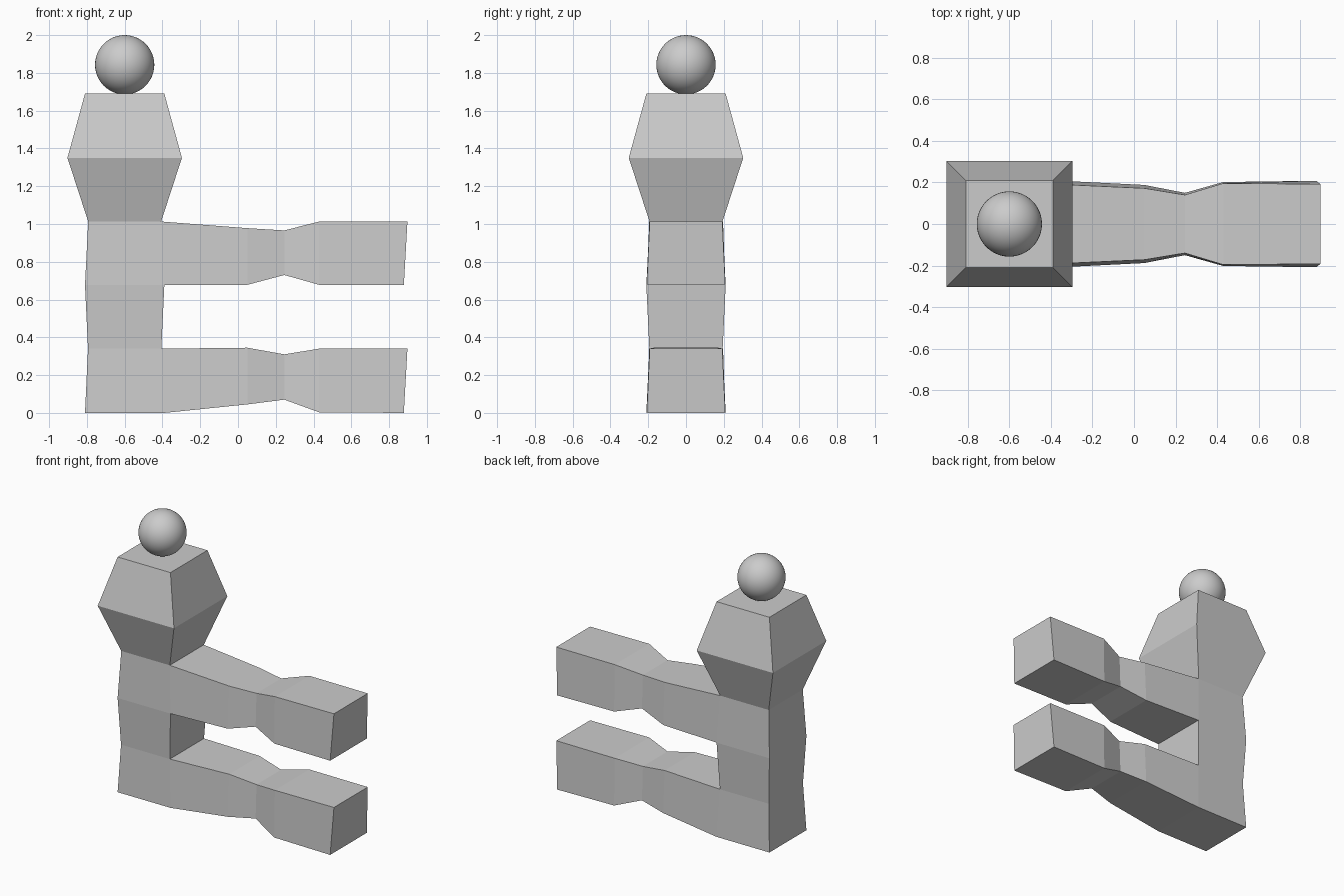
import bpy, bmesh

if "Cube" in bpy.data.objects:
    bpy.data.objects.remove(bpy.data.objects["Cube"])

CX = -0.6  # centre of the column


def extrude(bm, face, coords_for):
    """Extrude one face and move each new corner with coords_for(co)."""
    geom = bmesh.ops.extrude_discrete_faces(bm, faces=[face])["faces"][0]
    for v in geom.verts:
        v.co = coords_for(v.co)
    return geom


bm = bmesh.new()

# Column and flared torso: square rings (height, half width)
rings = [(0, 0.21), (0.34, 0.194), (0.677, 0.21), (1.013, 0.193), (1.35, 0.303), (1.69, 0.21)]
corners = [(-1, -1), (1, -1), (1, 1), (-1, 1)]
loops = [[bm.verts.new((CX + sx * r, sy * r, z)) for sx, sy in corners] for z, r in rings]
bm.faces.new(loops[0][::-1])
bm.faces.new(loops[-1])
arm_roots = {}
for i, (a, b) in enumerate(zip(loops, loops[1:])):
    for k in range(4):
        n = (k + 1) % 4
        f = bm.faces.new((a[k], a[n], b[n], b[k]))
        if k == 1 and i in (0, 2):
            arm_roots[i] = f

# Limbs: (x bottom, x top, z bottom, z top, half width bottom, half width top)
lower = [(0.05, 0.05, 0.045, 0.345, 0.188, 0.172), (0.245, 0.245, 0.07, 0.31, 0.15, 0.14),
         (0.43, 0.43, 0.003, 0.34, 0.202, 0.196), (0.878, 0.897, 0.0, 0.34, 0.208, 0.192)]
upper = [(0.05, 0.05, 0.678, 0.978, 0.188, 0.172), (0.245, 0.245, 0.73, 0.966, 0.15, 0.14),
         (0.43, 0.43, 0.678, 1.013, 0.202, 0.196), (0.878, 0.897, 0.677, 1.013, 0.208, 0.192)]
for i, sections in ((0, lower), (2, upper)):
    face = arm_roots[i]
    for xb, xt, zb, zt, yb, yt in sections:
        mid = face.calc_center_median().z

        def place(co):
            x, y, z = (xt, yt, zt) if co.z > mid else (xb, yb, zb)
            return (x, y if co.y > 0 else -y, z)

        face = extrude(bm, face, place)

bmesh.ops.recalc_face_normals(bm, faces=bm.faces[:])
mesh = bpy.data.meshes.new("body")
bm.to_mesh(mesh)
bm.free()
bpy.context.collection.objects.link(bpy.data.objects.new("body", mesh))

# Round head
bpy.ops.mesh.primitive_uv_sphere_add(segments=48, ring_count=24, radius=0.157, location=(CX, 0, 1.843))
bpy.context.object.name = "head"
bpy.ops.object.shade_smooth()
